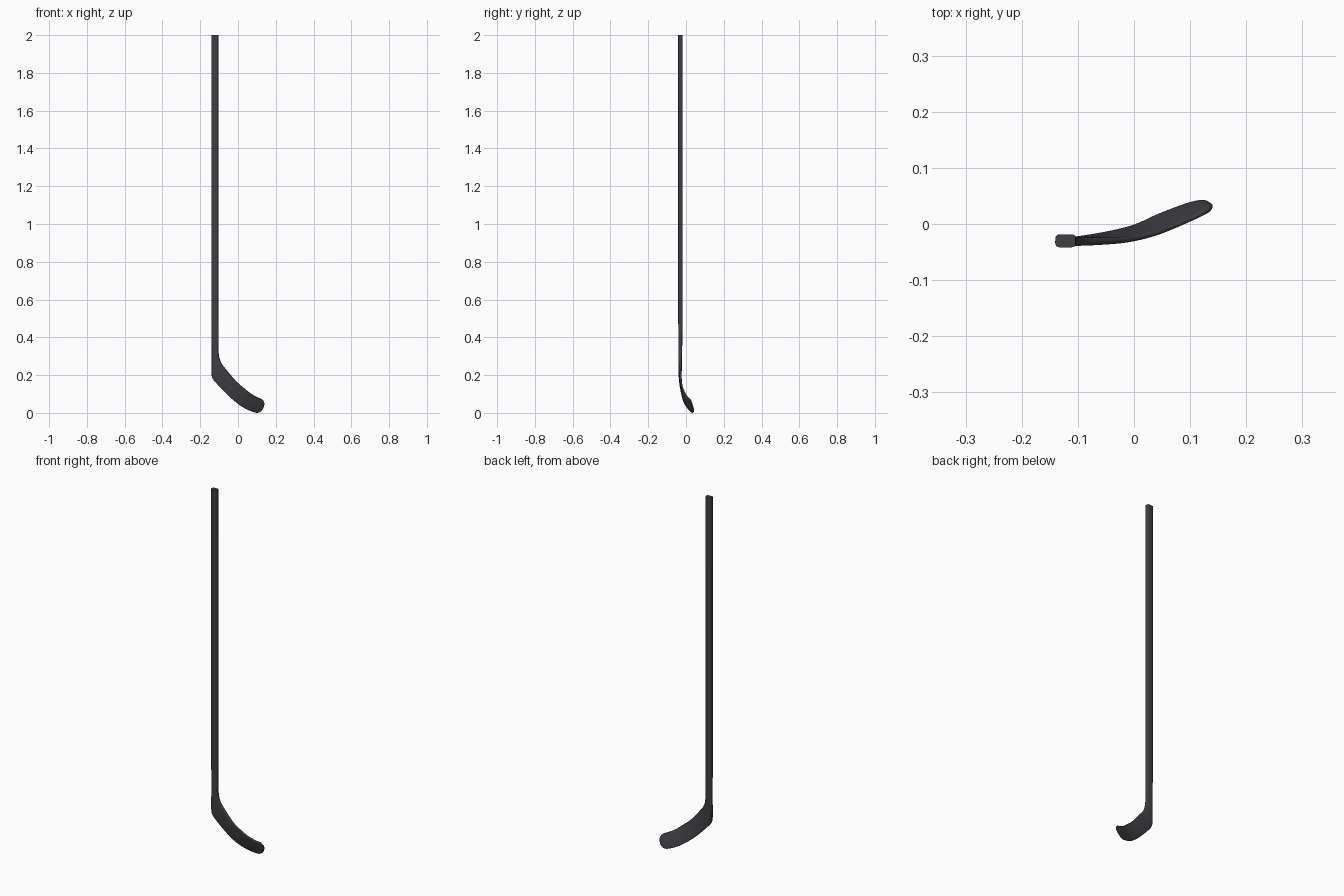
import bpy, bmesh, math
from mathutils import Vector

if "Cube" in bpy.data.objects:
    bpy.data.objects.remove(bpy.data.objects["Cube"])

# Stations down the stick: heel-side edge, toe-side edge, thickness
STATIONS = [
    ((-.140, -.030, .500), (-.104, -.030, .500), .0225),
    ((-.140, -.030, .400), (-.103, -.030, .410), .021),
    ((-.140, -.030, .290), (-.103, -.030, .345), .019),
    ((-.140, -.031, .215), (-.100, -.031, .300), .017),
    ((-.135, -.031, .183), (-.087, -.031, .262), .015),
    ((-.110, -.029, .152), (-.060, -.031, .227), .013),
    ((-.050, -.018, .090), (-.010, -.028, .168), .011),
    ((.000, -.005, .048), (.035, -.018, .129), .010),
    ((.040, .013, .022), (.070, -.005, .101), .010),
    ((.080, .029, .005), (.105, .010, .082), .009),
    ((.105, .037, .001), (.124, .019, .074), .009),
    ((.125, .040, .012), (.136, .026, .061), .008),
    ((.136, .035, .030), (.140, .031, .046), .006),
]
SUB, CORNER = 5, 4


def catmull(p, t):
    a, b, c, d = p
    return 0.5 * (2 * b + (c - a) * t + (2 * a - 5 * b + 4 * c - d) * t * t
                  + (3 * b - a - 3 * c + d) * t ** 3)


def smooth(pts):
    pts = [pts[0] * 2 - pts[1]] + pts + [pts[-1] * 2 - pts[-2]]
    out = [catmull(pts[i:i + 4], k / SUB) for i in range(len(pts) - 3) for k in range(SUB)]
    return out + [pts[-2]]


def rounded_section(w, h, r):
    pts = []
    for q, (sx, sy) in enumerate(((1, 1), (-1, 1), (-1, -1), (1, -1))):
        for k in range(CORNER + 1):
            a = math.pi / 2 * (q + k / CORNER)
            pts.append((sx * (w / 2 - r) + r * math.cos(a), sy * (h / 2 - r) + r * math.sin(a)))
    return pts


low = smooth([Vector(s[0]) for s in STATIONS])
high = smooth([Vector(s[1]) for s in STATIONS])
thick = [v.x for v in smooth([Vector((s[2], 0, 0)) for s in STATIONS])]

# Straight shaft up to the butt end
low.insert(0, Vector((-.140, -.030, 2)))
high.insert(0, Vector((-.104, -.030, 2)))
thick.insert(0, .023)
mid = [(a + b) / 2 for a, b in zip(low, high)]

# Loft shaft and curved blade as one body
bm = bmesh.new()
rings = []
for i, c in enumerate(mid):
    chord = high[i] - low[i]
    u = chord.normalized()
    path = mid[min(i + 1, len(mid) - 1)] - mid[max(i - 1, 0)]
    n = u.cross(path).normalized()
    w, h = chord.length, thick[i]
    blade = min(1, max(0, (.5 - c.z) / .3)) if i else 0
    r = min(w, h) * (.28 + .17 * blade)
    rings.append([bm.verts.new(c + u * x + n * y) for x, y in rounded_section(w, h, r)])
for a, b in zip(rings, rings[1:]):
    for k in range(len(a)):
        j = (k + 1) % len(a)
        bm.faces.new((a[k], a[j], b[j], b[k]))
bm.faces.new(rings[0])
bm.faces.new(rings[-1])
bmesh.ops.recalc_face_normals(bm, faces=bm.faces)

mesh = bpy.data.meshes.new("hockey_stick")
bm.to_mesh(mesh)
bm.free()
stick = bpy.data.objects.new("hockey_stick", mesh)
bpy.context.collection.objects.link(stick)

# Dark grey finish
mat = bpy.data.materials.new("dark_grey")
mat.diffuse_color = (.05, .05, .058, 1)
mat.use_nodes = True
mat.node_tree.nodes["Principled BSDF"].inputs["Base Color"].default_value = mat.diffuse_color
mesh.materials.append(mat)

bpy.context.view_layer.objects.active = stick
stick.select_set(True)
bpy.ops.object.shade_smooth_by_angle(angle=math.radians(40))
